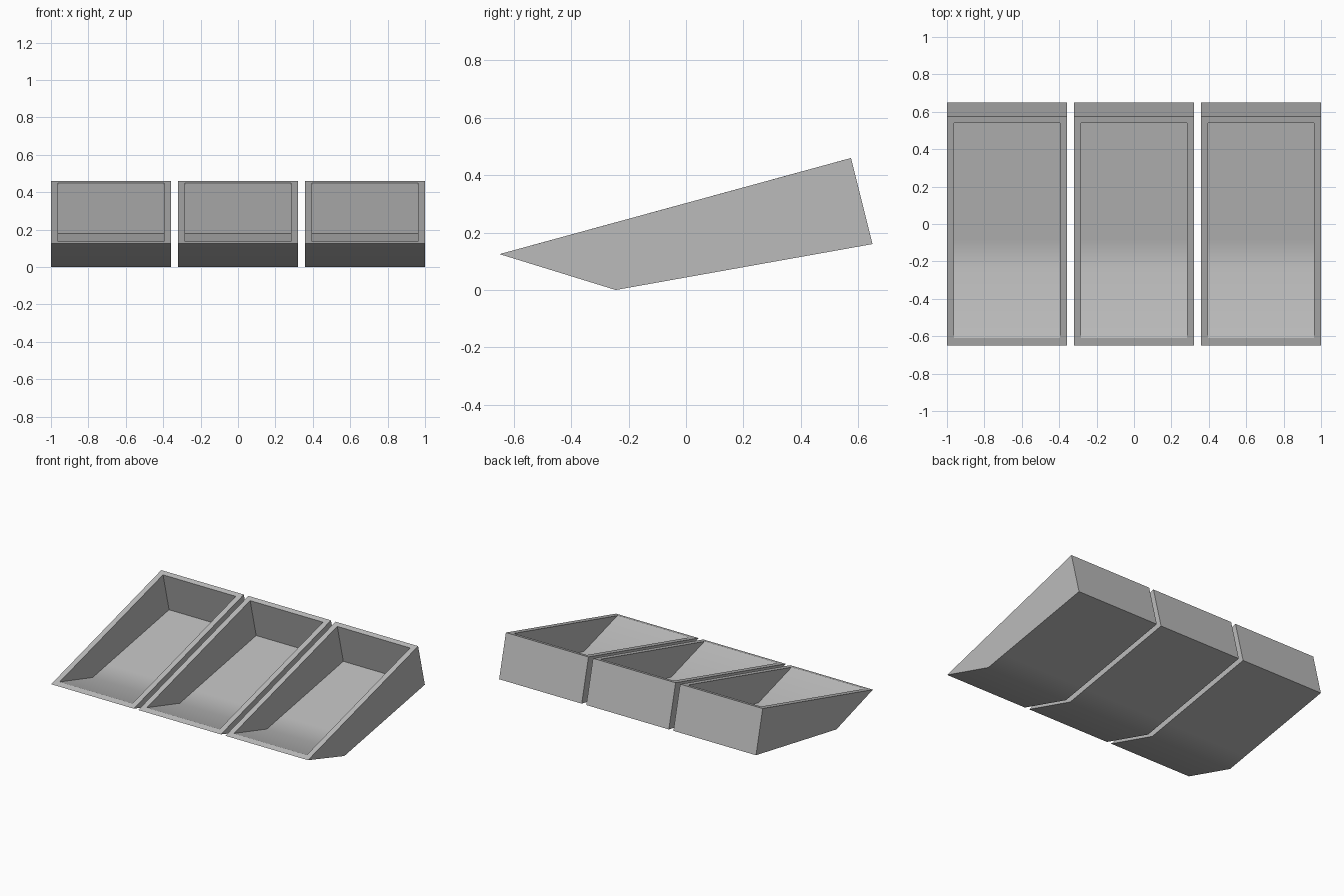
import bpy, bmesh, math

if "Cube" in bpy.data.objects:
    bpy.data.objects.remove(bpy.data.objects["Cube"])

grey = bpy.data.materials.new("light grey")
grey.use_nodes = True
colour = (0.5, 0.5, 0.5, 1)
grey.diffuse_color = colour
grey.node_tree.nodes["Principled BSDF"].inputs["Base Color"].default_value = colour

WIDTH, WALL, PITCH = 0.643, 0.038, 0.6785

# Side profiles (y, z): front rim, bend, end of bend, back bottom, back rim
OUTER = [(-0.65, 0.125), (-0.245, 0), (-0.085, 0.0286), (0.65, 0.16), (0.575, 0.46)]
INNER = [(-0.61, 0.136), (-0.243, 0.027), (-0.085, 0.0553), (0.607, 0.179), (0.54, 0.4505)]


def make_tray(name, x):
    bm = bmesh.new()

    def row(profile, side):
        return [bm.verts.new((side, y, z)) for y, z in profile]

    half = WIDTH / 2
    out_l, out_r = row(OUTER, half), row(OUTER, -half)
    in_l, in_r = row(INNER, half - WALL), row(INNER, WALL - half)

    # Shell, cavity and the flat side walls
    for a, b in ((out_l, out_r), (in_l, in_r)):
        for i in range(len(a) - 1):
            bm.faces.new((a[i], a[i + 1], b[i + 1], b[i]))
        bm.faces.new(a)
        bm.faces.new(b)

    # Flat rim around the opening
    outer_ring = (out_l[0], out_l[-1], out_r[-1], out_r[0])
    inner_ring = (in_l[0], in_l[-1], in_r[-1], in_r[0])
    for i in range(4):
        j = (i + 1) % 4
        bm.faces.new((outer_ring[i], outer_ring[j], inner_ring[j], inner_ring[i]))

    bmesh.ops.recalc_face_normals(bm, faces=bm.faces)
    for face in bm.faces:
        face.smooth = True
    mesh = bpy.data.meshes.new(name)
    bm.to_mesh(mesh)
    bm.free()
    mesh.set_sharp_from_angle(angle=math.radians(30))
    mesh.materials.append(grey)

    tray = bpy.data.objects.new(name, mesh)
    bpy.context.collection.objects.link(tray)
    tray.location.x = x
    # Keeps the soft shading close to the bend
    weighted = tray.modifiers.new("soft bend", "WEIGHTED_NORMAL")
    weighted.keep_sharp = True


for index, side in enumerate(("right", "middle", "left")):
    make_tray(side + "_tray", (index - 1) * PITCH)
